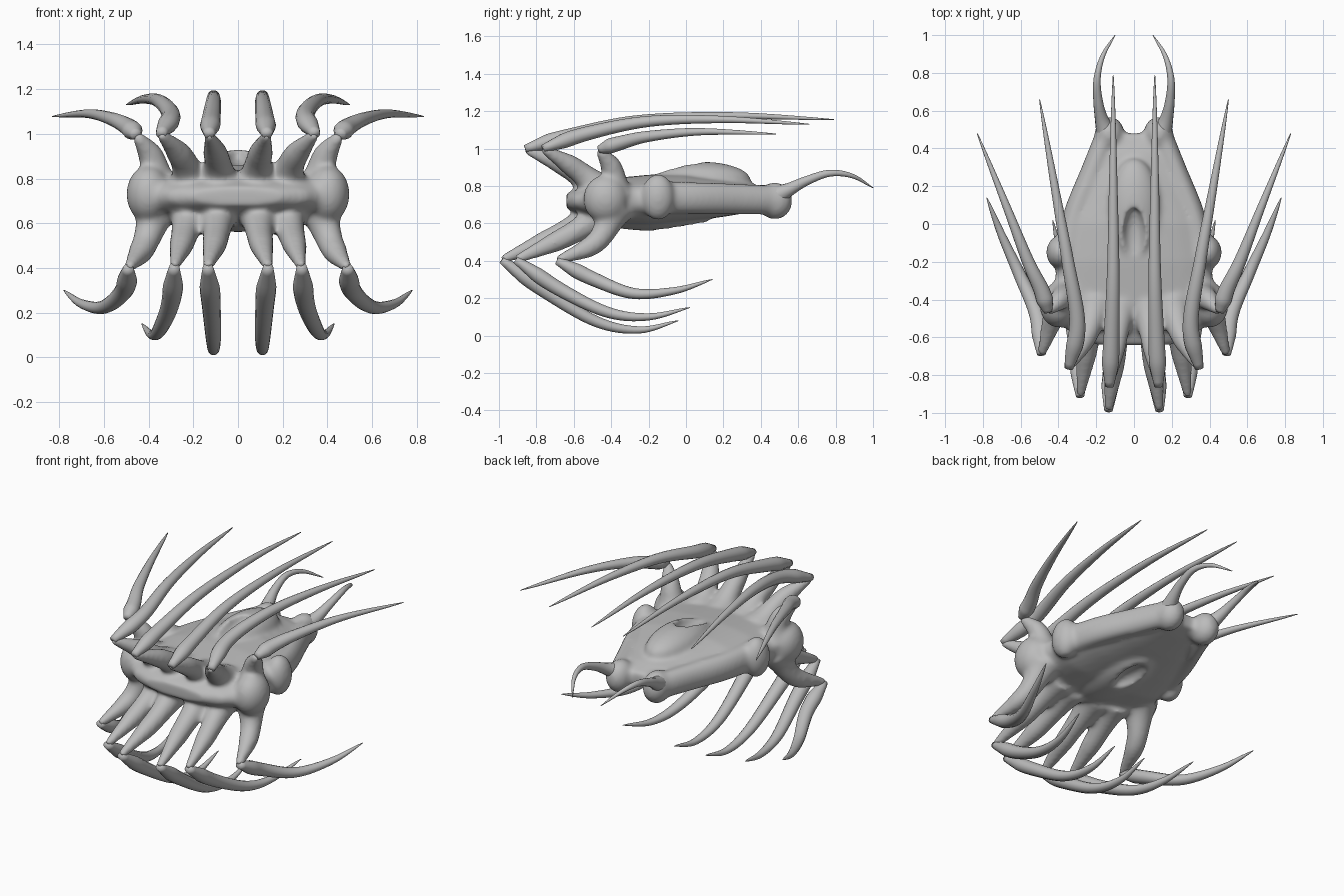
import bpy, bmesh, math
from mathutils import Vector, Matrix

if "Cube" in bpy.data.objects:
    bpy.data.objects.remove(bpy.data.objects["Cube"])

grey = bpy.data.materials.new("bone_grey")
grey.use_nodes = True
COLOUR = (0.5, 0.5, 0.5, 1)
grey.diffuse_color = COLOUR
grey.node_tree.nodes["Principled BSDF"].inputs["Base Color"].default_value = COLOUR


def finish(bm, name):
    """Turn a bmesh into a smooth grey object."""
    bmesh.ops.recalc_face_normals(bm, faces=bm.faces)
    mesh = bpy.data.meshes.new(name)
    bm.to_mesh(mesh)
    bm.free()
    mesh.materials.append(grey)
    mesh.shade_smooth()
    part = bpy.data.objects.new(name, mesh)
    bpy.context.collection.objects.link(part)
    return part


def bridge(bm, rings):
    """Skin a list of point rings and cap both ends."""
    loops = [[bm.verts.new(point) for point in ring] for ring in rings]
    count = len(loops[0])
    for near, far in zip(loops, loops[1:]):
        for i in range(count):
            j = (i + 1) % count
            bm.faces.new((near[i], near[j], far[j], far[i]))
    bm.faces.new(loops[0])
    bm.faces.new(loops[-1])


def spline(points, steps=8):
    """Smooth curve passing through the points."""
    p = [Vector(point) for point in points]
    p = [2 * p[0] - p[1]] + p + [2 * p[-1] - p[-2]]
    path = []
    for a, b, c, d in zip(p, p[1:], p[2:], p[3:]):
        for step in range(steps):
            t = step / steps
            path.append(b + ((c - a) * t + (2 * a - 5 * b + 4 * c - d) * t * t
                             + (3 * b - a - 3 * c + d) * t ** 3) / 2)
    return path + [p[-2]]


def tube(bm, points, radius, mirror=1, wide=1.0, sides=14):
    """Sweep an ellipse along the points; radius is a rule from start to end."""
    path = spline([(mirror * x, y, z) for x, y, z in points])
    last = len(path) - 1
    rings = []
    for i, centre in enumerate(path):
        along = (path[min(i + 1, last)] - path[max(i - 1, 0)]).normalized()
        across = Vector((1, 0, 0))
        across = (across - along * across.dot(along)).normalized()
        up = along.cross(across)
        r = max(radius(i / last), 0.002)
        angles = [math.tau * k / sides for k in range(sides)]
        rings.append([centre + across * math.cos(a) * r * wide + up * math.sin(a) * r
                      for a in angles])
    bridge(bm, rings)


def blob(bm, centre, radii):
    bmesh.ops.create_uvsphere(bm, u_segments=24, v_segments=14, radius=1,
                              matrix=Matrix.Translation(centre) @ Matrix.Diagonal((*radii, 1)))


def stem_radius(t):
    return 0.024 + 0.032 * min(1, 2.5 * (1 - t)) + 0.05 * (1 - t) ** 4


def blade_radius(t):
    return 0.046 * min(1, 0.45 + 4 * t) * (1 - t) ** 0.62


def prong_radius(t):
    return 0.032 * (1 - t) ** 0.6 + 0.035 * (1 - t) ** 6


def rounded(value):
    return math.copysign(abs(value) ** 0.82, value)


class Limb:
    """A stem from root through a bend to the elbow, then a blade sweeping back."""

    def __init__(self, name, root, bend, elbow, *path):
        self.name = name
        self.stem = [root, bend, elbow]
        self.blade = [elbow, *path]


limbs = [
    Limb("upper_inner", (.08, -.47, .77), (.095, -.62, .89), (.13, -.86, .998),
         (.12, -.62, 1.07), (.11, -.25, 1.15), (.11, .25, 1.175), (.11, .79, 1.155)),
    Limb("upper_middle", (.21, -.45, .77), (.25, -.59, .89), (.345, -.765, 1),
         (.3, -.53, 1.08), (.35, -.2, 1.145), (.42, .2, 1.155), (.5, .66, 1.13)),
    Limb("upper_outer", (.36, -.38, .76), (.385, -.395, .89), (.455, -.465, .995),
         (.49, -.35, 1.03), (.56, -.2, 1.065), (.67, .08, 1.09), (.83, .48, 1.078)),
    Limb("lower_inner", (.09, -.45, .66), (.1, -.7, .53), (.135, -.985, .405),
         (.12, -.75, .235), (.11, -.48, .075), (.11, -.25, .03), (.11, -.04, .08)),
    Limb("lower_middle", (.21, -.42, .66), (.245, -.64, .53), (.285, -.91, .405),
         (.3, -.68, .25), (.35, -.42, .125), (.385, -.2, .1), (.43, .02, .15)),
    Limb("lower_outer", (.36, -.38, .68), (.42, -.48, .5), (.49, -.69, .4),
         (.51, -.49, .3), (.6, -.28, .225), (.7, -.06, .24), (.78, .14, .3)),
]
prong = [(.14, .47, .74), (.17, .55, .78), (.19, .65, .83),
         (.195, .77, .868), (.165, .89, .853), (.1, 1, .79)]
rail = [(.36, -.18, .74), (.31, .05, .735), (.22, .28, .73), (.15, .46, .725)]

# Hull core: rounded sections from nose to tail (y, half width, half height, middle)
sections = [(-.64, .2, .04, .72), (-.6, .31, .06, .72), (-.52, .4, .095, .72), (-.4, .43, .12, .72),
            (-.2, .41, .135, .725), (0, .36, .125, .735), (.2, .28, .1, .735),
            (.38, .2, .07, .735), (.48, .14, .04, .73)]
bm = bmesh.new()
angles = [math.tau * k / 32 for k in range(32)]
bridge(bm, [[(width * rounded(math.cos(a)), y, middle + height * rounded(math.sin(a)))
             for a in angles] for y, width, height, middle in sections])

# Scoop humps above and below, then paired rails, lobes, bumps and stems
blob(bm, (0, .08, .83), (.14, .27, .1))
blob(bm, (0, -.18, .64), (.15, .32, .08))
for mirror in (1, -1):
    tube(bm, rail, lambda t: 0.09 - 0.01 * t, mirror, wide=0.75)
    blob(bm, (mirror * .4, -.43, .73), (.1, .12, .13))
    blob(bm, (mirror * .13, .475, .72), (.08, .095, .1))
    blob(bm, (mirror * .39, -.15, .74), (.075, .09, .125))
    for limb in limbs:
        tube(bm, limb.stem, stem_radius, mirror)
hull = finish(bm, "hull")

# Hollows of the two scoops
bm = bmesh.new()
blob(bm, (0, -.08, .91), (.06, .17, .06))
blob(bm, (0, -.02, .575), (.06, .14, .05))
cutter = finish(bm, "scoop_cutter")
cutter.hide_render = True


def remesh(name):
    fuse = hull.modifiers.new(name, 'REMESH')
    fuse.mode = 'VOXEL'
    fuse.voxel_size = 0.011
    fuse.use_smooth_shade = True


# Fuse the parts, hollow the scoops and soften the joins
remesh("fuse")
cut = hull.modifiers.new("scoops", 'BOOLEAN')
cut.operation = 'DIFFERENCE'
cut.object = cutter
remesh("blend")
soft = hull.modifiers.new("soften", 'SMOOTH')
soft.factor = 0.5
soft.iterations = 18
fused = bpy.data.meshes.new_from_object(hull.evaluated_get(bpy.context.evaluated_depsgraph_get()))
hull.modifiers.clear()
hull.data = fused
fused.materials.clear()
fused.materials.append(grey)
bpy.data.objects.remove(cutter)

# Blades and tail prongs on both sides
for mirror, side in ((1, "left"), (-1, "right")):
    for limb in limbs:
        bm = bmesh.new()
        tube(bm, limb.blade, blade_radius, mirror, wide=1.1)
        finish(bm, f"{limb.name}_blade_{side}")
    bm = bmesh.new()
    tube(bm, prong, prong_radius, mirror)
    finish(bm, f"tail_prong_{side}")
